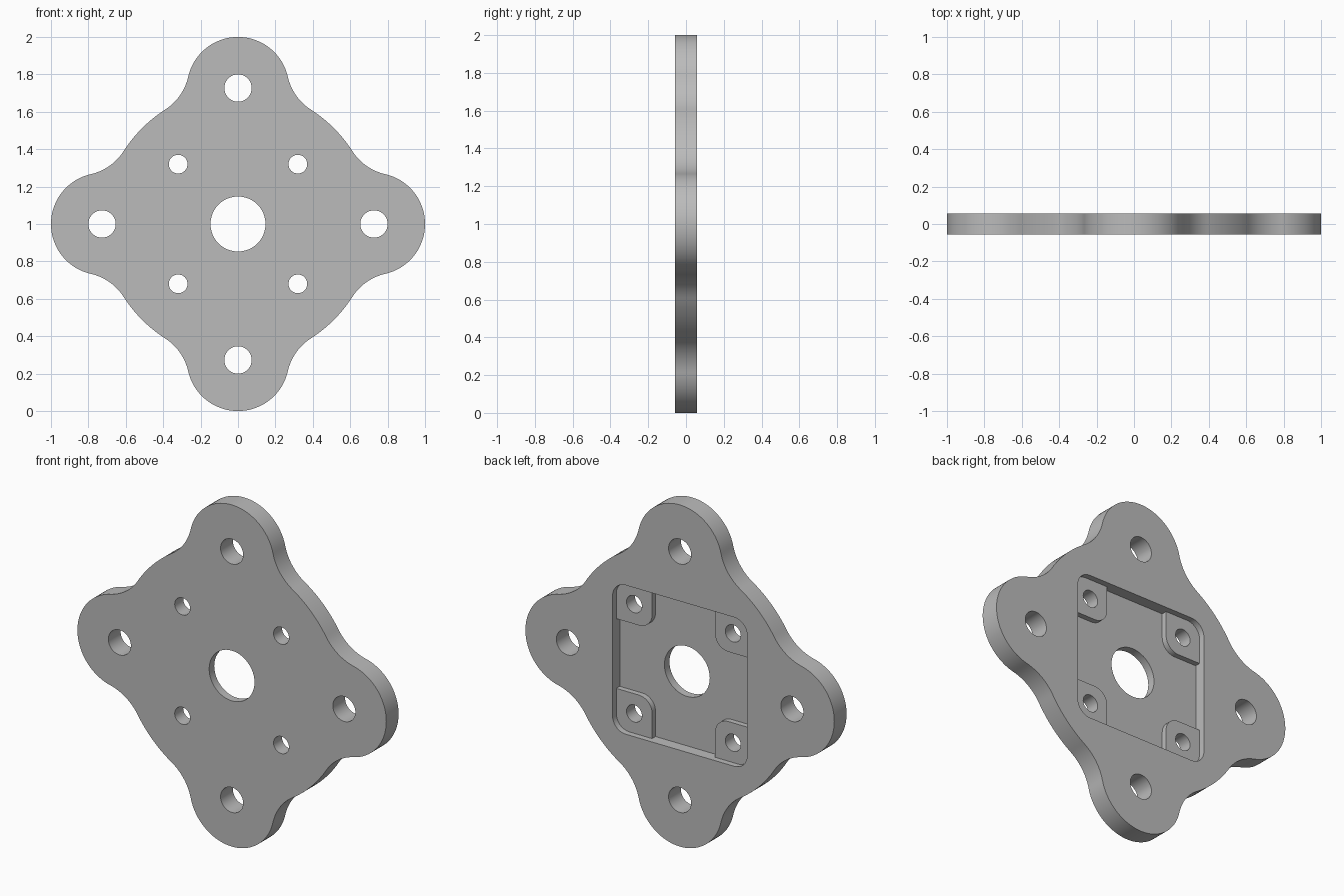
import bpy, bmesh, math
from math import cos, sin, pi

cube = bpy.data.objects.get("Cube")
if cube:
    bpy.data.objects.remove(cube, do_unlink=True)

HALF = 0.057            # half plate thickness
PAD_Y = HALF - 0.035    # top of the corner pads
FLOOR_Y = HALF - 0.067  # pocket floor
POCKET = 0.436          # half pocket width
BOLT = 0.32             # small hole offset
LOBE, LOBE_R = 0.727, 0.273
DISC_R, FILLET = 0.725, 0.285


def arc(cx, cz, r, a0, a1, n):
    return [(cx + r * cos(a0 + (a1 - a0) * i / n),
             cz + r * sin(a0 + (a1 - a0) * i / n)) for i in range(n + 1)]


def four_fold(points):
    """Repeat a quarter outline around the centre."""
    out = []
    for x, z in points:
        out.append((x, z))
    for _ in range(3):
        points = [(-z, x) for x, z in points]
        out += points
    return out


def prism(name, outline, y0, y1):
    """Closed x-z outline pushed from y0 to y1, centred at z = 1."""
    bm = bmesh.new()
    face = bm.faces.new([bm.verts.new((x, y0, z + 1)) for x, z in outline])
    new = bmesh.ops.extrude_face_region(bm, geom=[face])["geom"]
    bmesh.ops.translate(bm, vec=(0, y1 - y0, 0),
                        verts=[v for v in new if isinstance(v, bmesh.types.BMVert)])
    bmesh.ops.recalc_face_normals(bm, faces=bm.faces)
    mesh = bpy.data.meshes.new(name)
    bm.to_mesh(mesh)
    bm.free()
    ob = bpy.data.objects.new(name, mesh)
    bpy.context.collection.objects.link(ob)
    return ob


def cut(target, cutter):
    cutter.hide_render = True
    mod = target.modifiers.new("cut", "BOOLEAN")
    mod.operation, mod.solver, mod.object = "DIFFERENCE", "EXACT", cutter
    bpy.context.view_layer.objects.active = target
    bpy.ops.object.modifier_apply(modifier=mod.name)
    bpy.data.objects.remove(cutter, do_unlink=True)


# Plate outline: lobe, concave fillet and disc arc, mirrored about the diagonal
d1, d2 = DISC_R + FILLET, LOBE_R + FILLET
fx = (d1 ** 2 - d2 ** 2 + LOBE ** 2) / (2 * LOBE)
fz = math.sqrt(d1 ** 2 - fx ** 2)
a, b = math.atan2(fz, fx - LOBE), math.atan2(fz, fx)
octant = (arc(LOBE, 0, LOBE_R, 0, a, 20)
          + arc(fx, fz, FILLET, a + pi, b + pi, 14)[1:]
          + arc(0, 0, DISC_R, b, pi / 4, 10)[1:])
quarter = octant + [(z, x) for x, z in reversed(octant[1:-1])]
plate = prism("mounting_plate", four_fold(quarter), -HALF, HALF)

# Rounded square pocket in the back, down to the pad tops
r = 0.085
corner = arc(POCKET - r, POCKET - r, r, 0, pi / 2, 10)
cut(plate, prism("pocket_cutter", four_fold(corner), PAD_Y, 0.2))

# Deeper cross-shaped pocket that leaves four corner pads
p = 0.204
cross = ([(POCKET, p)] + arc(p + r, p + r, r, -pi / 2, -pi, 10) + [(p, POCKET)])
cut(plate, prism("cross_cutter", four_fold(cross), FLOOR_Y, PAD_Y + 0.01))

# Through holes: centre bore, lobe holes, pad holes
holes = [(0, 0, 0.147)]
for i in range(4):
    t = i * pi / 2
    holes.append((LOBE * cos(t), LOBE * sin(t), 0.073))
    t += pi / 4
    holes.append((BOLT * math.sqrt(2) * cos(t), BOLT * math.sqrt(2) * sin(t), 0.05))
for x, z, radius in holes:
    cut(plate, prism("hole_cutter", arc(x, z, radius, 0, 2 * pi, 48)[:-1], -0.2, 0.2))

# Single grey finish
grey = bpy.data.materials.new("plain_grey")
grey.use_nodes = True
colour = (0.5, 0.5, 0.5, 1)
grey.diffuse_color = colour
grey.node_tree.nodes["Principled BSDF"].inputs["Base Color"].default_value = colour
plate.data.materials.clear()
plate.data.materials.append(grey)

bpy.ops.object.select_all(action="DESELECT")
plate.select_set(True)
bpy.context.view_layer.objects.active = plate
bpy.ops.object.shade_smooth_by_angle(angle=math.radians(30))
